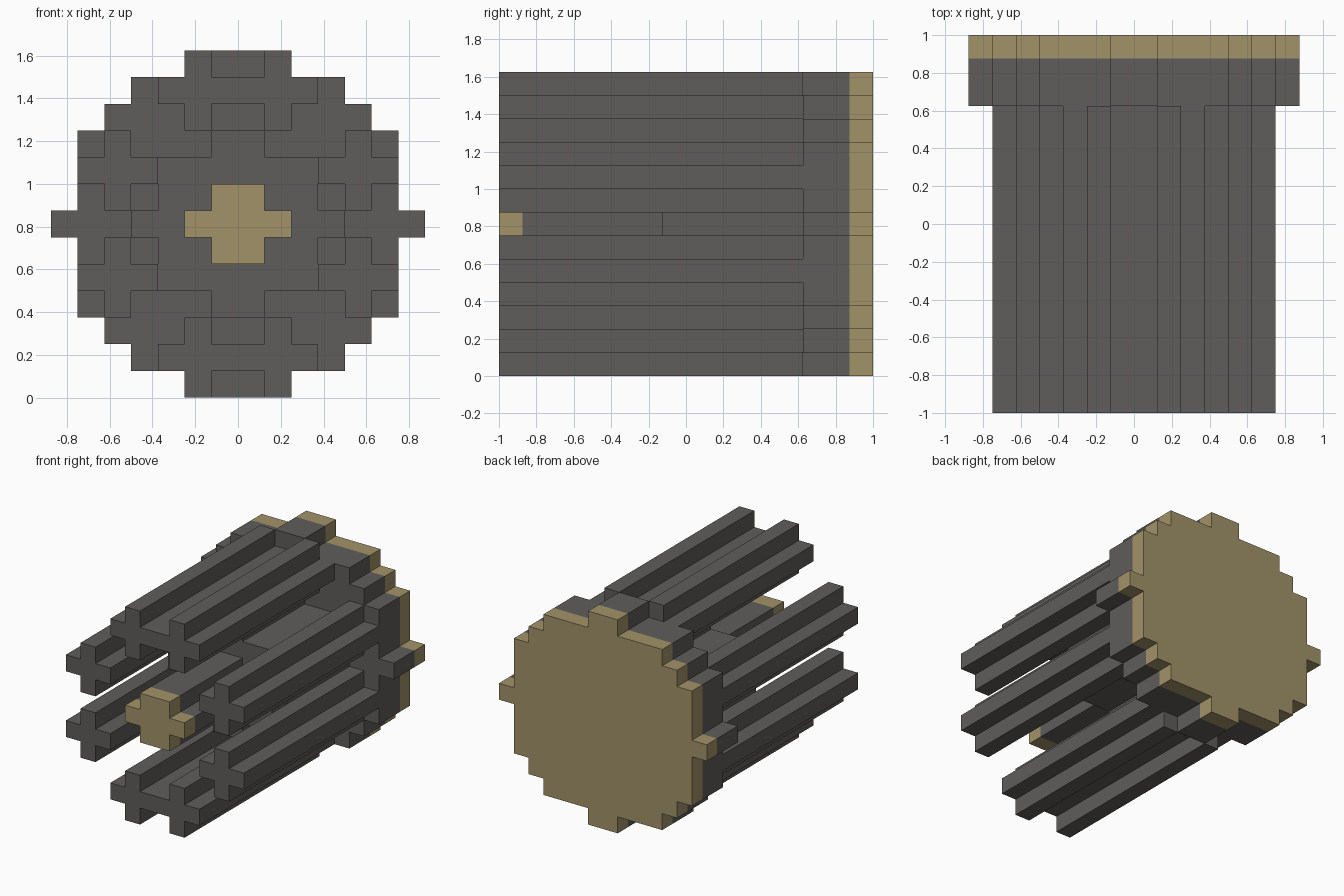
import bpy, bmesh

if "Cube" in bpy.data.objects:
    bpy.data.objects.remove(bpy.data.objects["Cube"])

U = 0.125  # grid unit of the blocky style


def material(name, rgb):
    m = bpy.data.materials.new(name)
    m.diffuse_color = (*rgb, 1.0)
    m.use_nodes = True
    m.node_tree.nodes["Principled BSDF"].inputs["Base Color"].default_value = m.diffuse_color
    return m


DARK = material("dark_metal", (0.115, 0.11, 0.105))
BRASS = material("brass", (0.36, 0.29, 0.14))


def stepped_bar(name, half_widths, row0, y0, y1, mat, cx=0.0):
    """Extrude a stepped outline along y. half_widths lists one value per row,
    bottom up, in grid units; row0 is the lowest row."""
    right = []
    for i, w in enumerate(half_widths):
        for p in ((w, row0 + i), (w, row0 + i + 1)):
            # drop the shared point where two rows have equal width
            if right and right[-1] == p:
                right.pop()
            else:
                right.append(p)
    outline = right + [(-x, z) for x, z in reversed(right)]
    bm = bmesh.new()
    face = bm.faces.new([bm.verts.new(((cx + x) * U, y0, z * U)) for x, z in outline])
    ext = bmesh.ops.extrude_face_region(bm, geom=[face])
    verts = [g for g in ext["geom"] if isinstance(g, bmesh.types.BMVert)]
    bmesh.ops.translate(bm, verts=verts, vec=(0, y1 - y0, 0))
    bmesh.ops.recalc_face_normals(bm, faces=bm.faces)
    mesh = bpy.data.meshes.new(name)
    bm.to_mesh(mesh)
    bm.free()
    mesh.materials.append(mat)
    ob = bpy.data.objects.new(name, mesh)
    bpy.context.collection.objects.link(ob)
    return ob


# Round back plate: brass rear layer and dark front layer
disc = [1, 4, 5, 6, 6, 6, 7, 6, 6, 6, 5, 4, 1]
stepped_bar("brass_back_plate", disc, 0, 0.875, 1.0, BRASS)
stepped_bar("dark_back_plate", disc, 0, 0.625, 0.875, DARK)

# Central hub, spindle and brass spindle tip
hub = [1, 3, 3, 4, 3, 3, 1]
stepped_bar("hub", hub, 3, -0.125, 0.625, DARK)
spindle = [1, 2, 1]
stepped_bar("spindle", spindle, 5, -0.875, -0.125, DARK)
stepped_bar("spindle_tip", spindle, 5, -1.0, -0.875, BRASS)

# Ring of eight barrels, each with a plus-shaped section
plus = [0.5, 1.5, 0.5]
for label, cx, row in (("top", 1.5, 10), ("upper_side", 4.5, 7),
                       ("lower_side", 4.5, 3), ("bottom", 1.5, 0)):
    for side, s in (("left", -1), ("right", 1)):
        stepped_bar(f"barrel_{label}_{side}", plus, row, -1.0, 0.625, DARK, s * cx)
